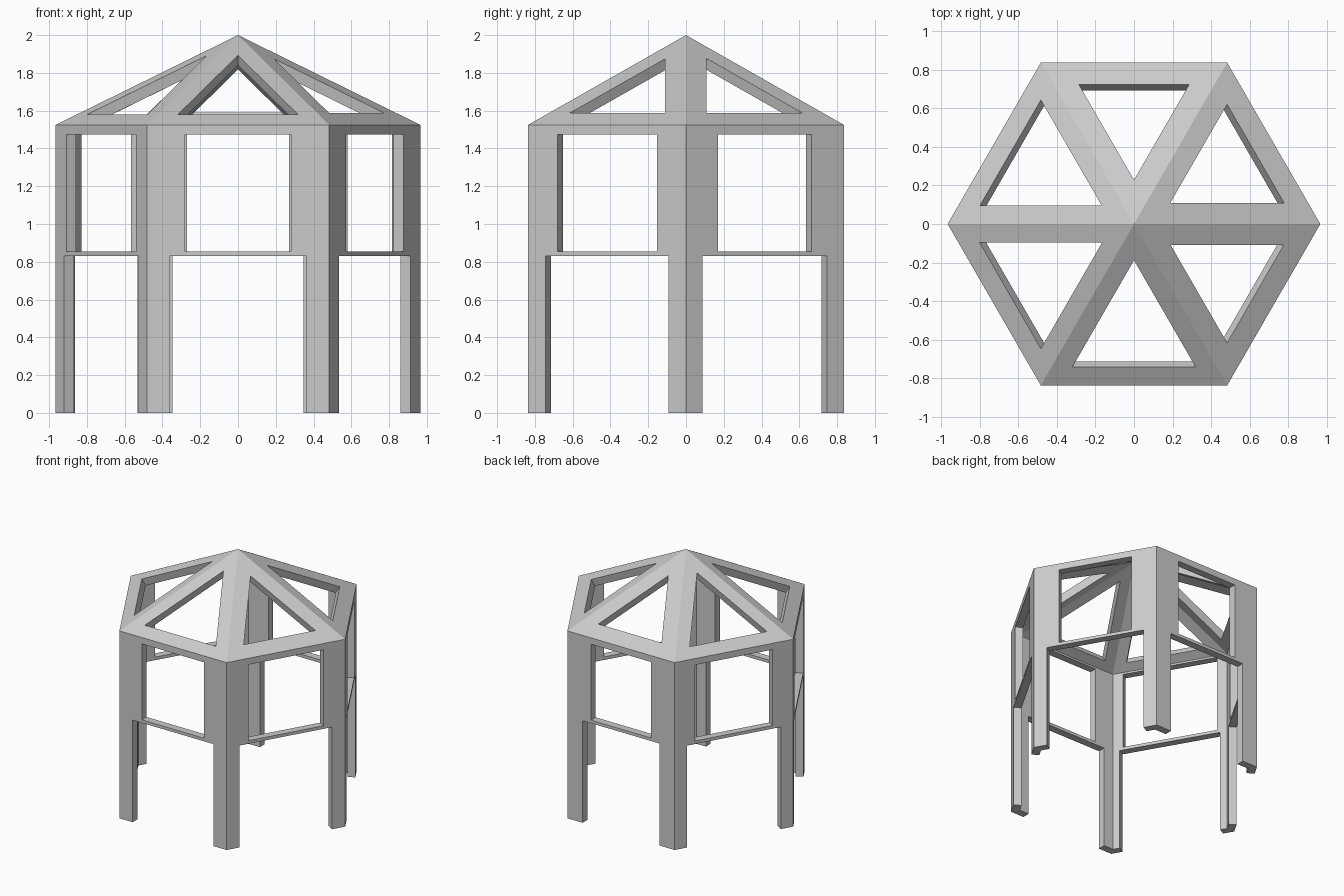
import bpy, bmesh
from math import cos, sin, radians
from mathutils import Vector

if "Cube" in bpy.data.objects:
    bpy.data.objects.remove(bpy.data.objects["Cube"])

R, EAVE, TOP, RAIL = 0.965, 1.525, 2.0, 0.83
SILL, HEAD = 0.855, 1.473
THICK = 0.06

# per side, counter-clockwise from back right:
# roof bar width (in plan), window jamb width, leg width
SIDES = [(0.108, 0.197, 0.102), (0.114, 0.212, 0.137), (0.097, 0.168, 0.100),
         (0.095, 0.113, 0.088), (0.094, 0.202, 0.119), (0.110, 0.178, 0.106)]

bm = bmesh.new()


def face(*pts):
    bm.faces.new([bm.verts.new(p) for p in pts])


def corner(k, z):
    a = radians(60 * k)
    return Vector((R * cos(a), R * sin(a), z))


def ring(outer, inner):
    n = len(outer)
    for i in range(n):
        j = (i + 1) % n
        face(outer[i], outer[j], inner[j], inner[i])


for k, (bar, jamb, leg) in enumerate(SIDES):
    a, b = corner(k, 0), corner(k + 1, 0)
    along = (b - a).normalized()

    def wall(u, z):
        return a + along * u + Vector((0, 0, z))

    # roof frame: triangle with a smaller triangle cut out
    tri = [corner(k, EAVE), corner(k + 1, EAVE), Vector((0, 0, TOP))]
    mid = sum(tri, Vector()) / 3
    scale = 1 - bar / (R * 0.2887)
    ring(tri, [mid + (p - mid) * scale for p in tri])

    # window frame: jambs, head, and thin rail
    bl, br = wall(jamb, SILL), wall(R - jamb, SILL)
    tl, tr = wall(jamb, HEAD), wall(R - jamb, HEAD)
    face(wall(0, RAIL), wall(leg, RAIL), wall(R - leg, RAIL), wall(R, RAIL), br, bl)
    face(wall(R, RAIL), wall(R, EAVE), tr, br)
    face(wall(R, EAVE), wall(0, EAVE), tl, tr)
    face(wall(0, EAVE), wall(0, RAIL), bl, tl)

    # half legs on both corners
    for u0, u1 in ((0, leg), (R - leg, R)):
        face(wall(u0, 0), wall(u1, 0), wall(u1, RAIL), wall(u0, RAIL))

bmesh.ops.remove_doubles(bm, verts=bm.verts, dist=0.0005)
bm.normal_update()
mesh = bpy.data.meshes.new("pavilion_frame")
bm.to_mesh(mesh)
bm.free()
frame = bpy.data.objects.new("pavilion_frame", mesh)
bpy.context.collection.objects.link(frame)

# give the shell its inward thickness
mod = frame.modifiers.new("thickness", 'SOLIDIFY')
mod.thickness = THICK
mod.offset = -1
mod.use_even_offset = True
mod.use_quality_normals = True
